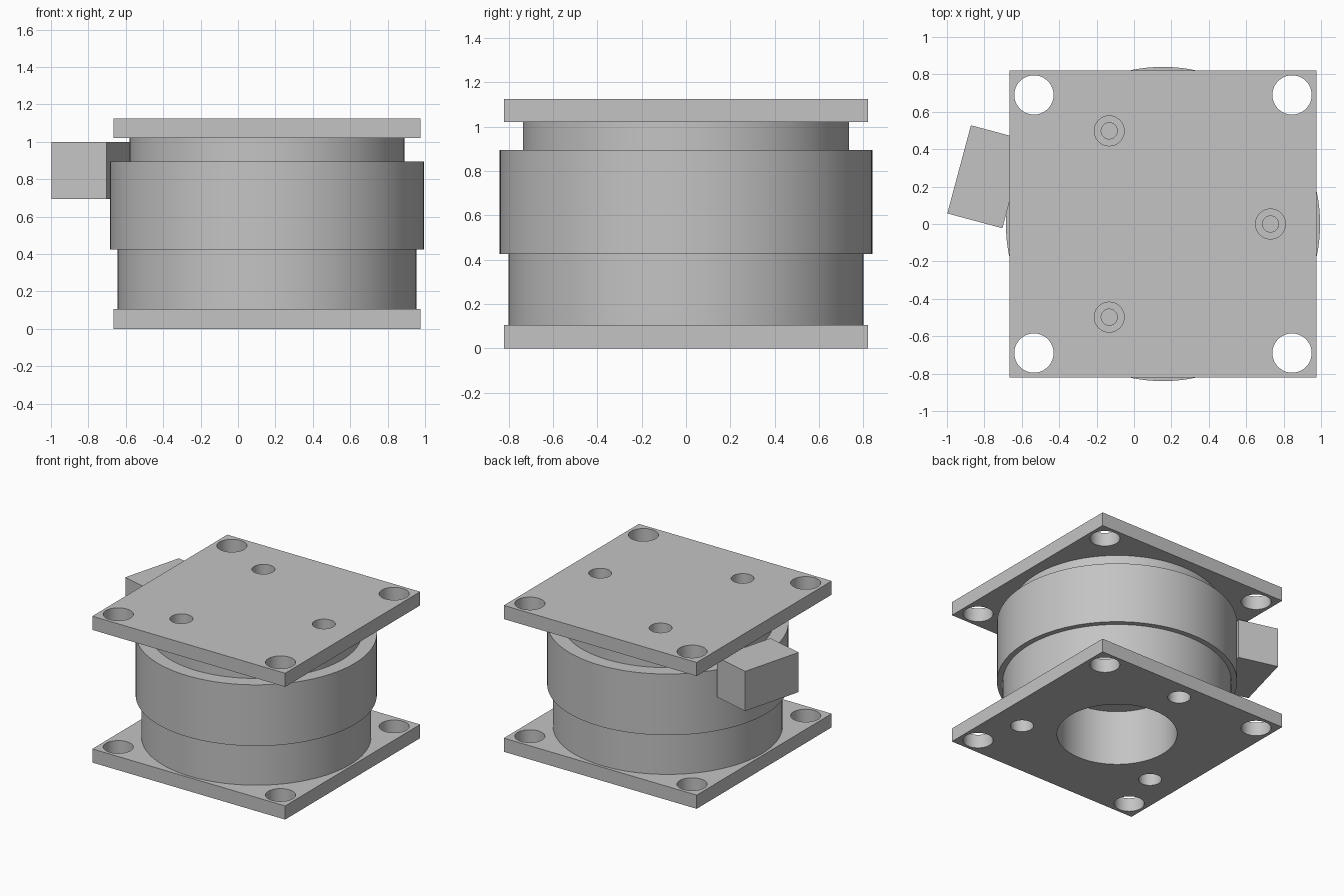
import bpy
import bmesh
from math import radians, cos, sin
from mathutils import Matrix, Vector

if "Cube" in bpy.data.objects:
    bpy.data.objects.remove(bpy.data.objects["Cube"], do_unlink=True)

AXIS_X = 0.155      # shared centre line of plates and body
PLATE = 1.64        # plate side length

grey = bpy.data.materials.new("plain_grey")
grey.use_nodes = True
colour = (0.55, 0.55, 0.55, 1)
grey.diffuse_color = colour
grey.node_tree.nodes["Principled BSDF"].inputs["Base Color"].default_value = colour


def make_object(name, bm):
    mesh = bpy.data.meshes.new(name)
    bm.to_mesh(mesh)
    bm.free()
    mesh.materials.append(grey)
    obj = bpy.data.objects.new(name, mesh)
    bpy.context.collection.objects.link(obj)
    return obj


def add_cylinder(bm, x, y, radius, z0, z1, segments):
    place = Matrix.Translation((AXIS_X + x, y, (z0 + z1) / 2))
    bmesh.ops.create_cone(bm, cap_ends=True, segments=segments, radius1=radius,
                          radius2=radius, depth=z1 - z0, matrix=place)


def cylinder(name, radius, z0, z1):
    bm = bmesh.new()
    add_cylinder(bm, 0, 0, radius, z0, z1, 128)
    return make_object(name, bm)


def box(name, centre, size, turn=0):
    bm = bmesh.new()
    place = (Matrix.Translation(centre) @ Matrix.Rotation(turn, 4, 'Z')
             @ Matrix.Diagonal((*size, 1)))
    bmesh.ops.create_cube(bm, size=1, matrix=place)
    return make_object(name, bm)


def drill(obj, holes):
    """Cut holes given as (x, y, radius, z0, z1) relative to the centre line."""
    bm = bmesh.new()
    for x, y, radius, z0, z1 in holes:
        add_cylinder(bm, x, y, radius, z0, z1, 96 if radius > 0.2 else 48)
    cutter = make_object("hole_cutter", bm)
    cutter.hide_render = True
    mod = obj.modifiers.new("holes", 'BOOLEAN')
    mod.operation = 'DIFFERENCE'
    mod.solver = 'EXACT'
    mod.object = cutter
    bpy.context.view_layer.objects.active = obj
    bpy.ops.object.modifier_apply(modifier=mod.name)
    bpy.data.objects.remove(cutter, do_unlink=True)


def bolt_circle(radius, start):
    return [(radius * cos(radians(a)), radius * sin(radians(a)))
            for a in (start, start + 120, start + 240)]


corners = [(sx * 0.69, sy * 0.69) for sx in (-1, 1) for sy in (-1, 1)]
top_bolts = bolt_circle(0.575, 0)
bottom_bolts = bolt_circle(0.675, 90)

# Mounting plates
bottom_plate = box("bottom_plate", (AXIS_X, 0, 0.0525), (PLATE, PLATE, 0.105))
top_plate = box("top_plate", (AXIS_X, 0, 1.0725), (PLATE, PLATE, 0.105))
drill(bottom_plate,
      [(x, y, 0.105, -0.1, 0.2) for x, y in corners]
      + [(x, y, 0.08, -0.1, 0.2) for x, y in bottom_bolts]
      + [(0, 0, 0.42, -0.1, 0.2)])
drill(top_plate,
      [(x, y, 0.105, 0.9, 1.2) for x, y in corners]
      + [(x, y, 0.08, 0.9, 1.2) for x, y in top_bolts])

# Stepped round body, bored from below, with screw holes under the plates
lower_body = cylinder("lower_body", 0.80, 0.105, 0.425)
main_body = cylinder("main_body", 0.84, 0.425, 0.895)
upper_boss = cylinder("upper_boss", 0.735, 0.895, 1.02)
drill(lower_body,
      [(0, 0, 0.42, 0, 0.6)]
      + [(x, y, 0.043, 0, 0.25) for x, y in bottom_bolts])
drill(upper_boss, [(x, y, 0.043, 0.8, 1.1) for x, y in top_bolts])

# Connector block set radially into the side of the body
turn = radians(165)
centre = Vector((AXIS_X, 0, 0.8475)) + 0.976 * Vector((cos(turn), sin(turn), 0))
connector_block = box("connector_block", centre, (0.305, 0.488, 0.305), turn)

# Smooth walls, sharp rims
bpy.ops.object.select_all(action='DESELECT')
parts = (bottom_plate, top_plate, lower_body, main_body, upper_boss, connector_block)
for part in parts:
    part.select_set(True)
bpy.context.view_layer.objects.active = main_body
bpy.ops.object.shade_smooth_by_angle(angle=radians(30))
